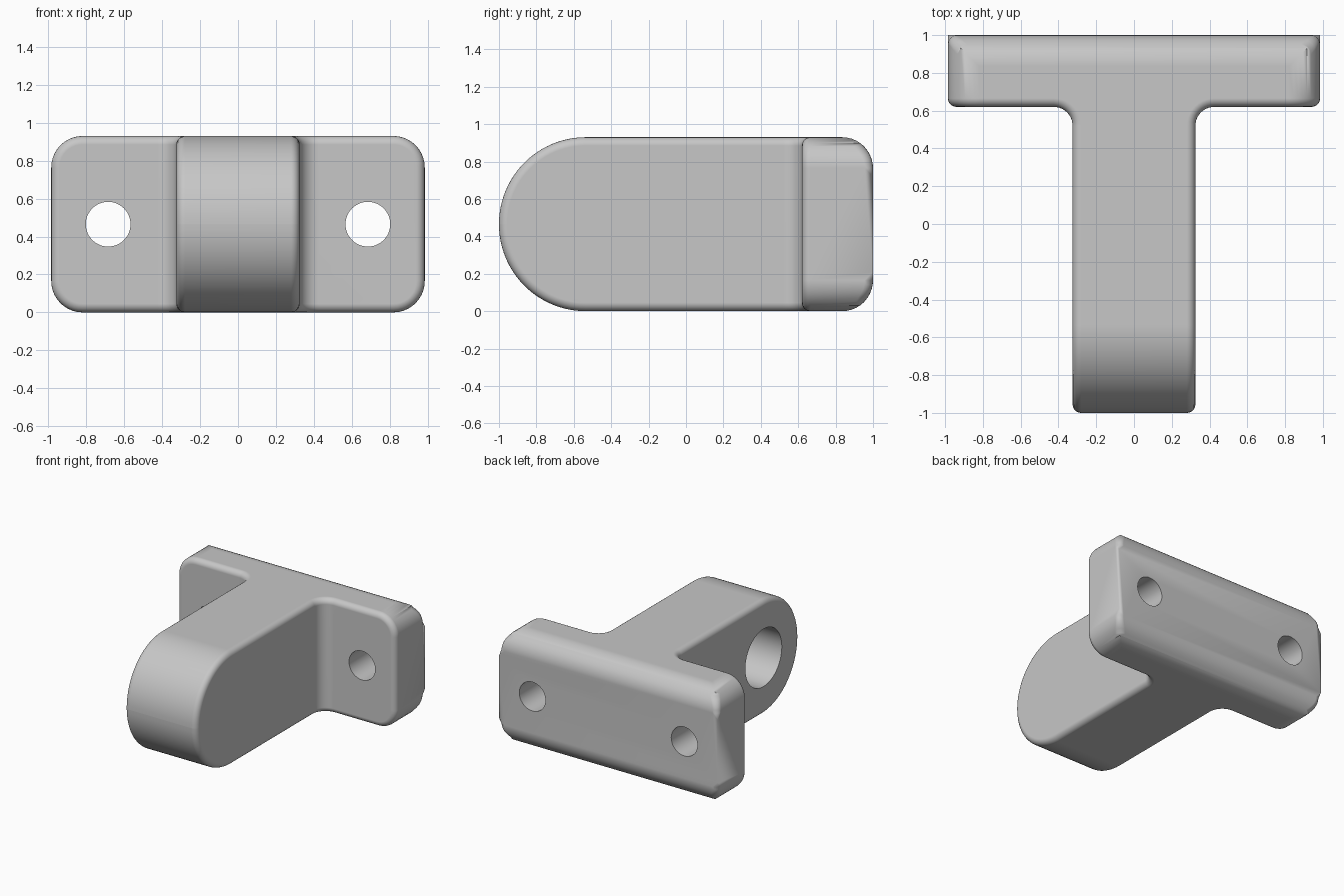
import bpy, bmesh, math
from mathutils import Vector

if "Cube" in bpy.data.objects:
    bpy.data.objects.remove(bpy.data.objects["Cube"], do_unlink=True)

HEIGHT = 0.93
PLATE_X, PLATE_Y = 0.985, 0.62
ARM_X = 0.325
FILLET = 0.1
EDGE = 0.045

grey = bpy.data.materials.new("plain grey")
grey.use_nodes = True
colour = (0.57, 0.57, 0.57, 1)
grey.diffuse_color = colour
grey.node_tree.nodes["Principled BSDF"].inputs["Base Color"].default_value = colour


def round_edges(bm, test, offset, segments):
    edges = [e for e in bm.edges if test(e)]
    bmesh.ops.bevel(bm, geom=edges, offset=offset, offset_type='OFFSET',
                    segments=segments, profile=0.5, affect='EDGES')
    bm.normal_update()


def all_at(e, test):
    return all(test(v.co) for v in e.verts)


# T-shaped outline with concave fillets where the arm meets the plate
half = [(ARM_X, -1)]
for i in range(11):
    a = math.pi - i / 10 * math.pi / 2
    half.append((ARM_X + FILLET + FILLET * math.cos(a),
                 PLATE_Y - FILLET + FILLET * math.sin(a)))
half += [(PLATE_X, PLATE_Y), (PLATE_X, 1)]
outline = half + [(-x, y) for x, y in reversed(half)]

bm = bmesh.new()
base = bm.faces.new([bm.verts.new((x, y, 0)) for x, y in outline])
top = bmesh.ops.extrude_face_region(bm, geom=[base])["geom"]
bmesh.ops.translate(bm, vec=(0, 0, HEIGHT),
                    verts=[g for g in top if isinstance(g, bmesh.types.BMVert)])
bmesh.ops.recalc_face_normals(bm, faces=bm.faces)


def level(e):
    return abs(e.verts[0].co.z - e.verts[1].co.z) < 1e-4


# Plate corners, then the round arm end
round_edges(bm, lambda e: level(e) and all_at(e, lambda c: abs(c.x) > PLATE_X - 0.001), 0.165, 10)
round_edges(bm, lambda e: level(e) and all_at(e, lambda c: c.y < -0.999), HEIGHT / 2 - 0.001, 24)

# Soft rim on every sharp edge except around the flat back
round_edges(bm, lambda e: e.calc_face_angle(0) > 1 and not all_at(e, lambda c: c.y > 0.999),
            EDGE, 5)
bmesh.ops.recalc_face_normals(bm, faces=bm.faces)

mesh = bpy.data.meshes.new("bracket_body")
bm.to_mesh(mesh)
bm.free()
mesh.materials.append(grey)
body = bpy.data.objects.new("bracket_body", mesh)
bpy.context.collection.objects.link(body)
bpy.context.view_layer.objects.active = body


def drill(name, centre, axis, radius, length):
    bpy.ops.mesh.primitive_cylinder_add(vertices=48, radius=radius, depth=length, location=centre)
    cutter = bpy.context.object
    cutter.name = name
    cutter.rotation_euler = Vector(axis).to_track_quat('Z', 'Y').to_euler()
    cutter.data.materials.append(grey)
    bpy.context.view_layer.update()
    bpy.context.view_layer.objects.active = body
    mod = body.modifiers.new(name, 'BOOLEAN')
    mod.operation = 'DIFFERENCE'
    mod.solver = 'EXACT'
    mod.object = cutter
    bpy.ops.object.modifier_apply(modifier=name)
    bpy.data.objects.remove(cutter, do_unlink=True)


# Two screw holes through the plate, one blind bore in the arm's right side
for side in (-1, 1):
    drill("screw_hole", (side * 0.685, 0.8, HEIGHT / 2), (0, 1, 0), 0.118, 1)
bore_depth = 0.45
drill("arm_bore", (-ARM_X - 0.1 + bore_depth / 2, -1 + HEIGHT / 2, HEIGHT / 2),
      (1, 0, 0), 0.235, bore_depth + 0.2)

# Smooth curves, crisp edges
bpy.ops.object.select_all(action='DESELECT')
body.select_set(True)
bpy.context.view_layer.objects.active = body
bpy.ops.object.shade_smooth_by_angle(angle=math.radians(35))
normals = body.modifiers.new("even_normals", 'WEIGHTED_NORMAL')
normals.keep_sharp = True
